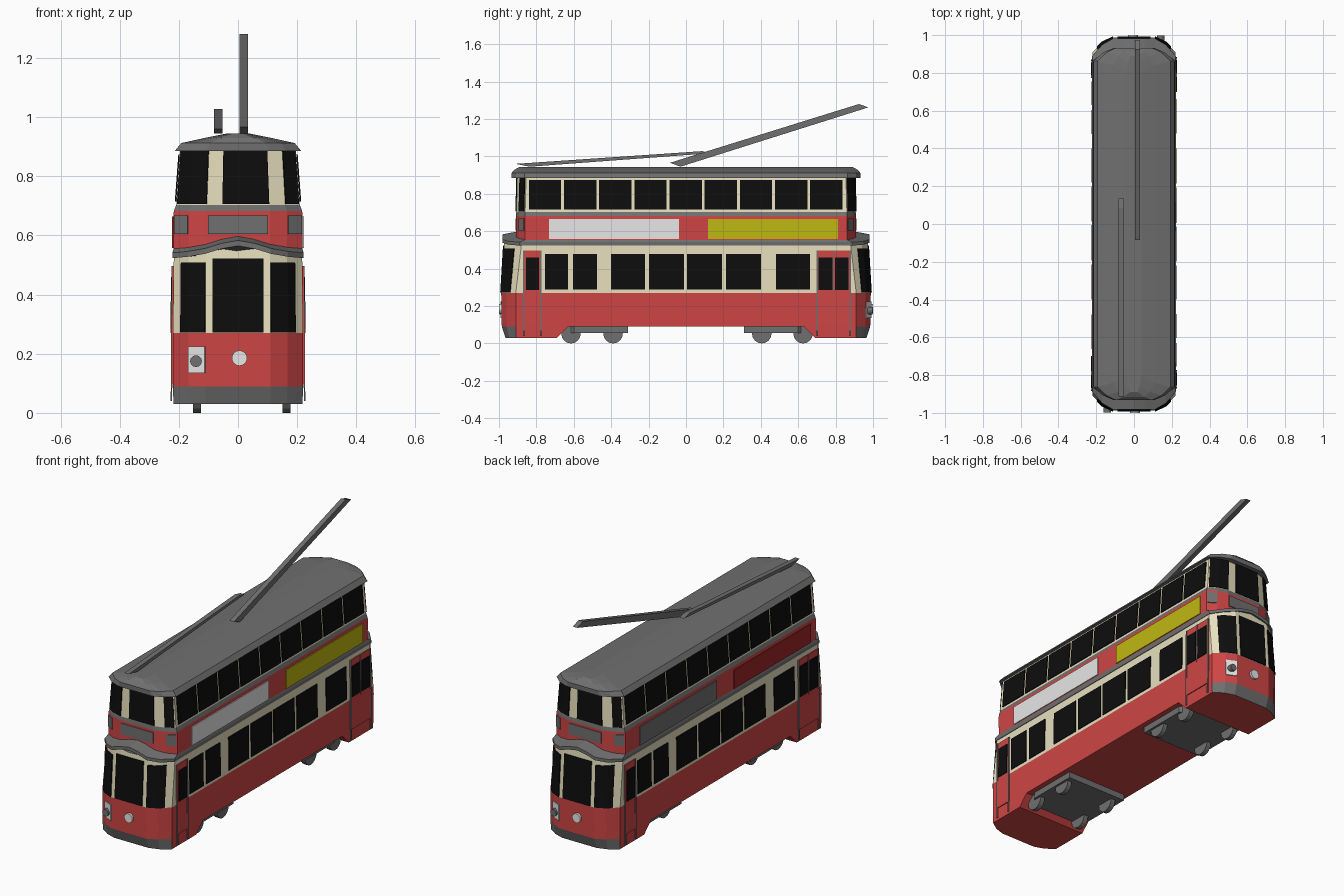
import bpy, bmesh, math
from mathutils import Matrix

if "Cube" in bpy.data.objects:
    bpy.data.objects.remove(bpy.data.objects["Cube"])

COLS = {"red": (.62, .06, .06), "cream": (.82, .76, .53), "grey": (.16, .16, .16),
        "black": (.004, .004, .004), "white": (.8, .8, .8), "yellow": (.52, .48, .006),
        "dark_red": (.34, .018, .018)}
MATS = {}
for n, c in COLS.items():
    MATS[n] = bpy.data.materials.new(n)
    MATS[n].diffuse_color = (*c, 1)

# End plan: fraction of half width -> fraction of nose depth, and canopy arch height
PLAN = [(0, 1), (.25, 1), (.5, 1), (.76, .65), (1, 0)]
ARCH = {0: .042, .25: .032, .5: .015, .76: .005, 1: 0}
US = [-1, -.76, -.5, -.25, 0, .25, .5, .76, 1]

# Levels: z, half width, corner y, end y
LOWER = [(.09, .22, .91, .985), (.27, .22, .91, .988), (.54, .217, .88, .972)]
UPPER = [(.54, .218, .86, .91), (.67, .218, .86, .91), (.682, .217, .86, .91),
         (.703, .209, .86, .907), (.89, .195, .855, .902)]
ROOF = [(.885, .214, .865, .932), (.912, .192, .862, .932), (.93, .11, .84, .915),
        (.944, .04, .80, .89)]


def finish(name, verts, faces, mats, rule=None, fix=True):
    me = bpy.data.meshes.new(name)
    me.from_pydata(verts, [], faces)
    if fix:
        bm = bmesh.new()
        bm.from_mesh(me)
        bmesh.ops.recalc_face_normals(bm, faces=bm.faces)
        bm.to_mesh(me)
        bm.free()
    for m in mats:
        me.materials.append(MATS[m])
    if rule:
        for p in me.polygons:
            p.material_index = mats.index(rule(p.center))
    ob = bpy.data.objects.new(name, me)
    bpy.context.collection.objects.link(ob)
    return ob


def nose(u, hw, yc, ye):
    a = abs(u)
    for (a0, f0), (a1, f1) in zip(PLAN, PLAN[1:]):
        if a <= a1:
            f = f0 + (f1 - f0) * (a - a0) / (a1 - a0)
            break
    return u * hw, -(yc + (ye - yc) * f)


def ring(z, hw, yc, ye):
    half = [(*nose(u, hw, yc, ye), z(u) if callable(z) else z) for u in US]
    return half + [(-x, -y, h) for x, y, h in half]


def loft(name, rings, mats, rule=None):
    n = len(rings[0])
    verts = [v for r in rings for v in r]
    faces = [(k * n + i, k * n + (i + 1) % n, (k + 1) * n + (i + 1) % n, (k + 1) * n + i)
             for k in range(len(rings) - 1) for i in range(n)]
    faces += [tuple(range(n))[::-1], tuple(range(len(verts) - n, len(verts)))]
    return finish(name, verts, faces, mats, rule)


def at(levels, z):
    for a, b in zip(levels, levels[1:]):
        if z <= b[0]:
            break
    t = (z - a[0]) / (b[0] - a[0])
    return [p + (q - p) * t for p, q in zip(a[1:], b[1:])]


def plate(name, verts, faces, mat, s):
    ob = finish(name, [(s * x, s * y, z) for x, y, z in verts], faces, [mat], fix=False)
    m = ob.modifiers.new("thickness", 'SOLIDIFY')
    m.thickness, m.offset = .005, 0


# Plate wrapped round an end, between width fractions
def end_panel(name, levels, u0, u1, z0, z1, mat, s, out=.003):
    us = [u0] + [u for u in US if u0 + .01 < u < u1 - .01] + [u1]
    verts = [(*nose(u, *[d + out for d in at(levels, z)]), z) for z in (z0, z1) for u in us]
    n = len(us)
    plate(name, verts, [(i, i + 1, n + i + 1, n + i) for i in range(n - 1)], mat, s)


# Plate on a side wall
def side_panel(name, levels, y0, y1, z0, z1, mat, s, out=.003):
    a, b = at(levels, z0)[0] + out, at(levels, z1)[0] + out
    plate(name, [(a, y0, z0), (a, y1, z0), (b, y1, z1), (b, y0, z1)], [(0, 1, 2, 3)], mat, s)


def cylinder(name, r, depth, loc, axis, mat, seg=16):
    bm = bmesh.new()
    bmesh.ops.create_cone(bm, cap_ends=True, segments=seg, radius1=r, radius2=r, depth=depth,
                          matrix=Matrix.Translation(loc) @ Matrix.Rotation(math.pi / 2, 4, axis))
    me = bpy.data.meshes.new(name)
    bm.to_mesh(me)
    bm.free()
    me.materials.append(MATS[mat])
    bpy.context.collection.objects.link(bpy.data.objects.new(name, me))


# Main shells
arch = lambda base: (lambda u: base + ARCH[abs(u)])
loft("lower_body", [ring(*l) for l in LOWER[:2]] + [ring(arch(.528), *LOWER[2][1:])],
     ["red", "cream"], lambda c: "red" if c.z < .27 else "cream")
loft("canopy_band", [ring(arch(.523), .221, .89, .982), ring(arch(.541), .222, .888, .982),
                     ring(arch(.556), .217, .858, .905)], ["grey"])
loft("upper_body", [ring(*l) for l in UPPER], ["red", "grey", "cream"],
     lambda c: "red" if c.z < .68 else "grey" if c.z < .703 else "cream")
loft("roof", [ring(*l) for l in ROOF], ["grey"])

for s in (1, -1):
    # Skirt with grey bumper under each end
    def skirt(z, hw, yc, ye, back):
        pts = [(*nose(u, hw, yc, ye), z) for u in US] + [(hw, -back, z), (-hw, -back, z)]
        return [(s * x, s * y, h) for x, y, h in pts]
    loft("end_skirt", [skirt(.03, .218, .91, .965, .69), skirt(.09, .22, .91, .985, .63)],
         ["red", "grey"], lambda c: "grey" if abs(c.y) > .912 and c.z > .04 else "red")

    # End windows, blinds and headlamp plate
    for u0, u1, top in ((-.39, .39, .522), (-.87, -.5, .508), (.5, .87, .508)):
        end_panel("cab_window", LOWER, u0, u1, .272, top, "black", s)
    for u0, u1 in ((-.97, -.5), (-.25, .5), (.76, .97)):
        end_panel("upper_end_window", UPPER, u0, u1, .706, .886, "black", s)
    end_panel("front_sign", UPPER, -.46, .46, .605, .668, "grey", s)
    end_panel("corner_sign", UPPER, .77, .97, .605, .668, "grey", s)
    end_panel("corner_sign", UPPER, -.97, -.77, .605, .668, "grey", s)
    end_panel("lamp_plate", LOWER, -.755, -.5, .135, .225, "white", s)
    cylinder("side_lamp", .02, .03, (-.142 * s, -.982 * s, .175), 'X', "grey", 12)
    cylinder("headlamp", .026, .03, (.005 * s, -.985 * s, .185), 'X', "white")

    # Upper deck windows
    for i in range(9):
        y = -.84 + i * .188
        side_panel("upper_window", UPPER, y, y + .173, .715, .874, "black", s)

    # Lower deck windows
    for y0, y1 in ((-.754, -.631), (-.604, -.476), (-.40, -.22), (-.198, -.012),
                   (.005, .193), (.214, .40), (.48, .663)):
        side_panel("lower_window", LOWER, y0, y1, .288, .477, "black", s)

    # Doors with grey posts
    for y0, y1, panes in ((-.872, -.772, [(-.856, -.786)]),
                          (.698, .883, [(.708, .782), (.797, .868)])):
        side_panel("door", LOWER, y0, y1, .10, .497, "red", s)
        for y in (y0, y1 - .008):
            side_panel("door_post", LOWER, y, y + .008, .04, .497, "grey", s, .005)
        for p0, p1 in panes:
            side_panel("door_window", LOWER, p0, p1, .285, .46, "black", s, .006)
    side_panel("door_mullion", LOWER, .786, .792, .27, .497, "grey", s, .005)

    # Plain advert boards
    c0, c1 = ("white", "yellow") if s == 1 else ("grey", "dark_red")
    side_panel("side_board", UPPER, -.733, -.037, .557, .664, c0, s)
    side_panel("side_board", UPPER, .118, .813, .557, .664, c1, s)

    # Truck plate with chamfered outer corners
    outline = [(-.19, -.31), (.19, -.31), (.19, -.6), (.14, -.66), (-.14, -.66), (-.19, -.6)]
    loft("truck_plate", [[(s * x, s * y, z) for x, y in outline] for z in (.055, .095)], ["grey"])

# Wheels
for y in (-.615, -.39, .405, .626):
    for x in (-.138, .164):
        cylinder("wheel", .052, .027, (x, y, .052), 'Y', "grey")


# Current collector poles: slanted parallelogram profiles
def pole(name, x0, x1, prof):
    loft(name, [[(x, y, z) for y, z in prof] for x in (x0, x1)], ["grey"])


pole("raised_pole", .005, .033, [(-.085, .966), (-.03, .945), (.975, 1.262), (.925, 1.28)])
pole("stowed_pole", -.081, -.053, [(-.912, .96), (-.835, .945), (.135, 1.017), (.085, 1.028)])

for m in bpy.data.materials:
    if m.users and not m.is_grease_pencil:
        m.use_nodes = True
        m.node_tree.nodes["Principled BSDF"].inputs["Base Color"].default_value = m.diffuse_color
